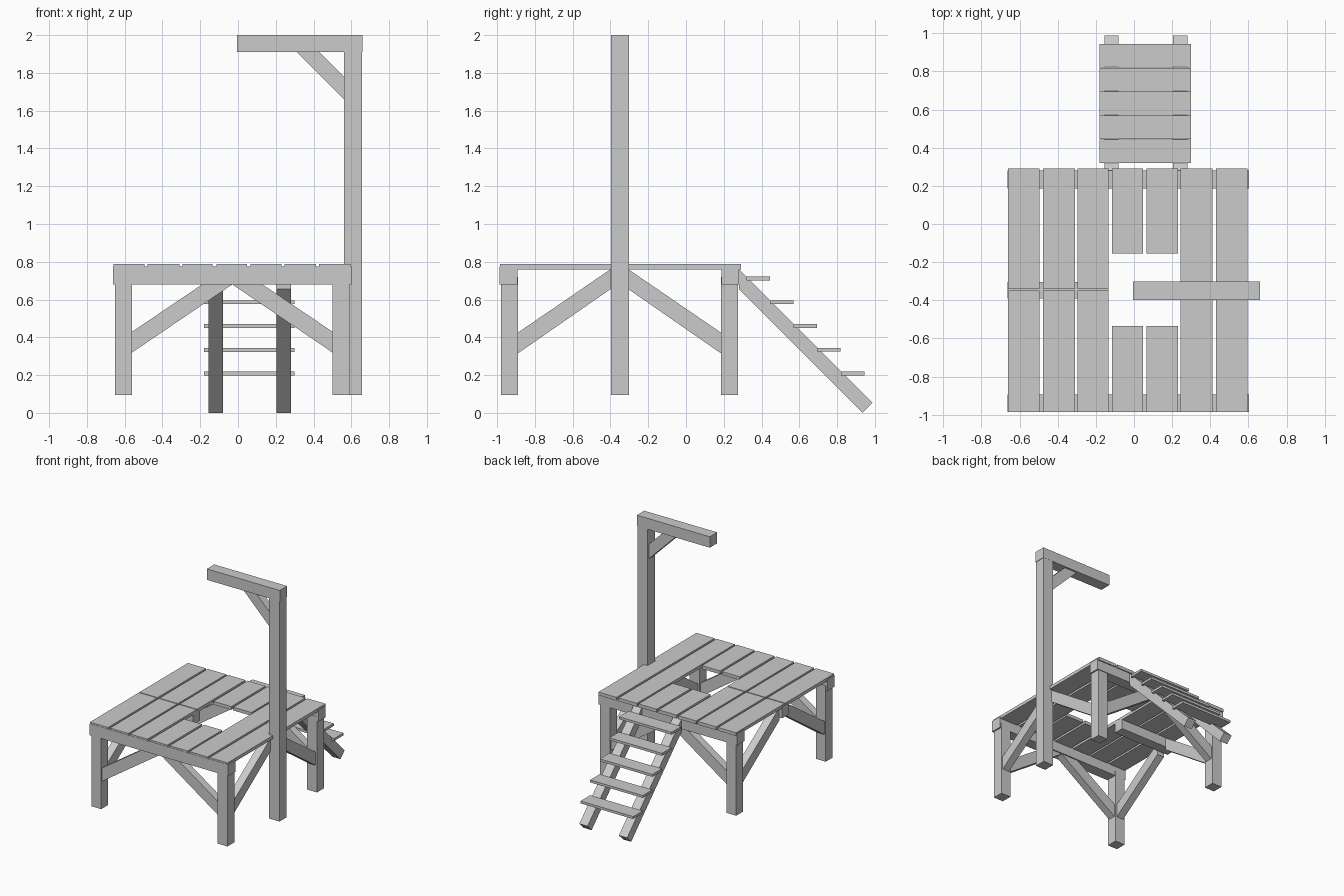
import bpy, bmesh

if "Cube" in bpy.data.objects:
    bpy.data.objects.remove(bpy.data.objects["Cube"])


def prism(name, pts, axis, lo, hi):
    """Extrude a 2D profile along x (profile y,z) or y (profile x,z)."""
    bm = bmesh.new()
    place = (lambda p, t: (t, p[0], p[1])) if axis == 'x' else (lambda p, t: (p[0], t, p[1]))
    a = [bm.verts.new(place(p, lo)) for p in pts]
    b = [bm.verts.new(place(p, hi)) for p in pts]
    n = len(pts)
    bm.faces.new(a)
    bm.faces.new(b)
    for i in range(n):
        j = (i + 1) % n
        bm.faces.new((a[i], a[j], b[j], b[i]))
    bmesh.ops.recalc_face_normals(bm, faces=bm.faces)
    me = bpy.data.meshes.new(name)
    bm.to_mesh(me)
    bm.free()
    ob = bpy.data.objects.new(name, me)
    bpy.context.collection.objects.link(ob)
    return ob


def box(name, x0, x1, y0, y1, z0, z1):
    return prism(name, [(x0, z0), (x1, z0), (x1, z1), (x0, z1)], 'y', y0, y1)


CY = -0.35            # middle line of the platform in y
CX = -0.03            # middle line of the platform in x

# Deck planks: three split ones, two around the trapdoor hole, two full length
planks = [(-0.66, -0.495), (-0.478, -0.31), (-0.295, -0.135), (-0.115, 0.047),
          (0.065, 0.23), (0.245, 0.412), (0.43, 0.595)]
for i, (x0, x1) in enumerate(planks):
    if i < 3:
        spans = [(-0.985, -0.348), (-0.34, 0.29)]
    elif i < 5:
        spans = [(-0.985, -0.535), (-0.155, 0.29)]
    else:
        spans = [(-0.985, 0.29)]
    for y0, y1 in spans:
        box("deck_plank", x0, x1, y0, y1, 0.76, 0.787)

# Cross beams under the deck
box("front_beam", -0.663, 0.602, -0.987, -0.893, 0.68, 0.774)
box("back_beam", -0.663, 0.602, 0.187, 0.281, 0.68, 0.774)
box("middle_beam", -0.663, -0.135, -0.39, -0.303, 0.68, 0.774)

# Legs
for x0 in (-0.65, 0.5):
    for y0 in (-0.98, 0.185):
        box("leg", x0, x0 + 0.09, y0, y0 + 0.09, 0.095, 0.72)

# Braces of the front and back frames
for yc in (-0.935, 0.23):
    for xa, s in ((-0.56, 1), (0.5, -1)):
        pts = [(xa, 0.32), (xa + s * 0.53, 0.68), (xa + s * 0.37, 0.68), (xa, 0.43)]
        prism("frame_brace", pts, 'y', yc - 0.032, yc + 0.032)

# Braces of the left and right sides, meeting the middle beam or the post
for xc in (-0.605, 0.545):
    for ya, s in ((-0.89, 1), (0.185, -1)):
        pts = [(ya, 0.315), (ya + s * 0.49, 0.655), (ya + s * 0.49, 0.76), (ya, 0.425)]
        prism("side_brace", pts, 'x', xc - 0.032, xc + 0.032)

# Upright post, arm and its corner brace
box("post", 0.562, 0.656, -0.397, -0.303, 0.095, 1.912)
box("arm", -0.005, 0.66, -0.398, -0.302, 1.91, 2.0)
prism("arm_brace", [(0.31, 1.912), (0.43, 1.912), (0.564, 1.778), (0.564, 1.658)],
      'y', CY - 0.032, CY + 0.032)

# Ladder rails
for x0 in (-0.155, 0.205):
    prism("ladder_rail", [(0.28, 0.655), (0.28, 0.76), (0.988, 0.053), (0.935, 0.0)],
          'x', x0, x0 + 0.075)

# Ladder treads
for i in range(5):
    y, z = 0.32 + 0.125 * i, 0.701 - 0.1258 * i
    box("tread", -0.18, 0.3, y, y + 0.124, z, z + 0.02)
